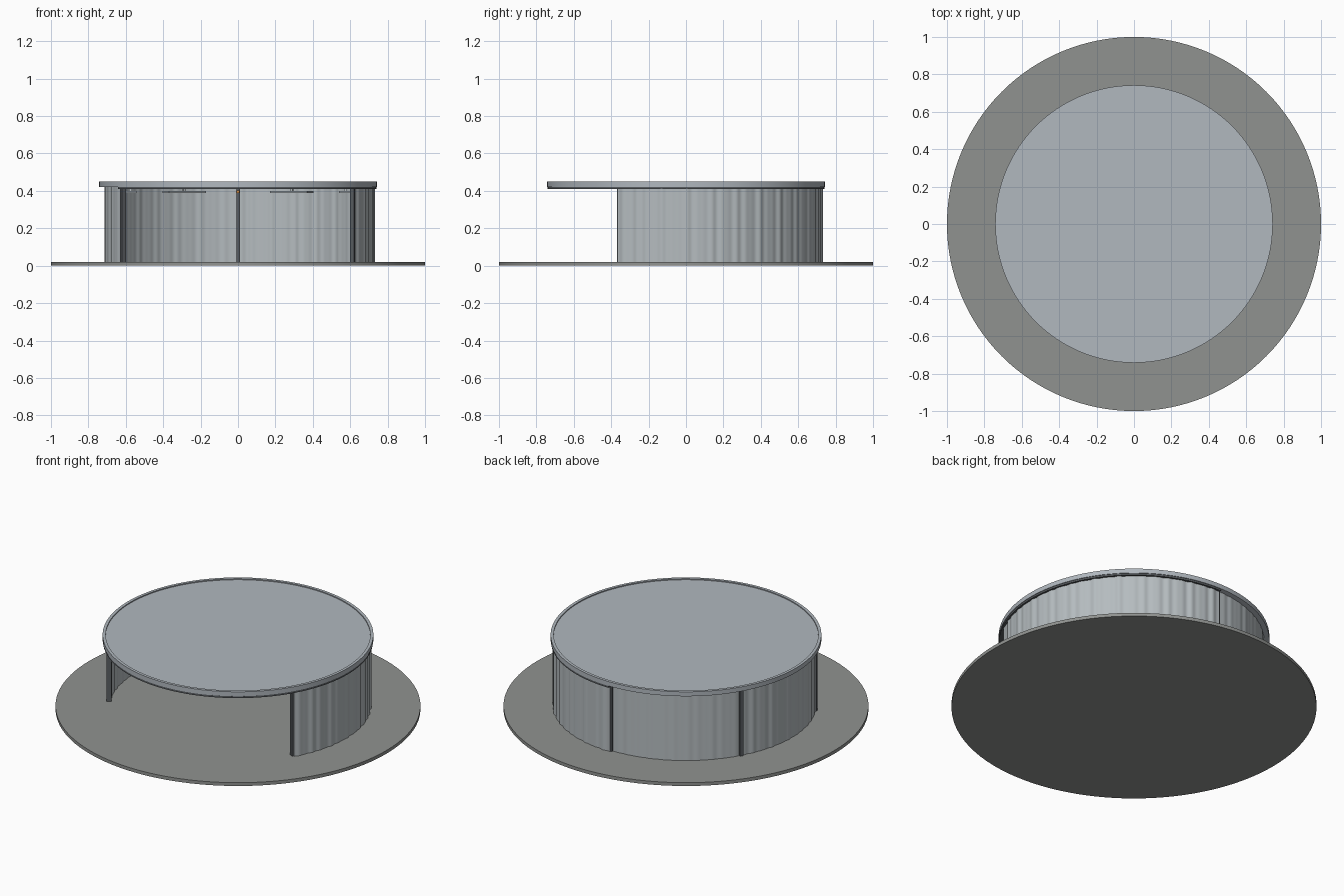
import bpy, bmesh, math, random

if "Cube" in bpy.data.objects:
    bpy.data.objects.remove(bpy.data.objects["Cube"])

random.seed(4)


def material(name, r, g, b):
    m = bpy.data.materials.new(name)
    m.diffuse_color = (r, g, b, 1)
    m.use_nodes = True
    m.node_tree.nodes["Principled BSDF"].inputs["Base Color"].default_value = m.diffuse_color
    return m


STONE = material("stone", 0.28, 0.29, 0.28)
ROOF = material("roof_grey", 0.44, 0.48, 0.52)
WALL = material("wall_grey", 0.46, 0.50, 0.52)
DARK = material("dark_metal", 0.10, 0.11, 0.12)
ORANGE = material("orange", 0.8, 0.3, 0.05)


def finish(bm, name, mat):
    bmesh.ops.recalc_face_normals(bm, faces=bm.faces)
    me = bpy.data.meshes.new(name)
    bm.to_mesh(me)
    bm.free()
    ob = bpy.data.objects.new(name, me)
    bpy.context.collection.objects.link(ob)
    me.materials.append(mat)
    bpy.ops.object.select_all(action='DESELECT')
    ob.select_set(True)
    bpy.context.view_layer.objects.active = ob
    bpy.ops.object.shade_smooth_by_angle(angle=math.radians(30))
    return ob


def lathe(name, profile, mat, n=128):
    """Turn an (r, z) profile around z; both ends are capped."""
    bm = bmesh.new()
    rings = [[bm.verts.new((r * math.cos(2 * math.pi * i / n),
                            r * math.sin(2 * math.pi * i / n), z))
              for i in range(n)] for r, z in profile]
    for a, b in zip(rings, rings[1:]):
        for i in range(n):
            j = (i + 1) % n
            bm.faces.new((a[i], a[j], b[j], b[i]))
    bm.faces.new(rings[0])
    bm.faces.new(rings[-1])
    return finish(bm, name, mat)


def arc_wall(name, start, end, radius, thick, z0, z1, steps, mat):
    """Solid curved strip; radius is a function of the angle in degrees."""
    bm = bmesh.new()
    sections = []
    for i in range(steps + 1):
        d = start + (end - start) * i / steps
        a, r = math.radians(d), radius(d)
        corners = ((r, z0), (r, z1), (r - thick, z1), (r - thick, z0))
        sections.append([bm.verts.new((q * math.cos(a), q * math.sin(a), z))
                         for q, z in corners])
    for s, t in zip(sections, sections[1:]):
        for k in range(4):
            m = (k + 1) % 4
            bm.faces.new((s[k], s[m], t[m], t[k]))
    bm.faces.new(sections[0])
    bm.faces.new(sections[-1])
    return finish(bm, name, mat)


def block(name, angle, radius, z, size, mat):
    """Box with size (radial, tangential, height) facing the centre."""
    a = math.radians(angle)
    bpy.ops.mesh.primitive_cube_add(
        size=1, location=(radius * math.cos(a), radius * math.sin(a), z),
        rotation=(0, 0, a))
    ob = bpy.context.object
    ob.name = name
    ob.scale = size
    ob.data.materials.append(mat)
    return ob


def folds(base, amp):
    """Irregular curtain-like ripple around a base radius."""
    p = [random.uniform(0, 6.28) for _ in range(3)]

    def radius(d):
        a = math.radians(d)
        return base + amp * (0.5 * math.sin(67 * a + p[0])
                             + 0.3 * math.sin(101 * a + p[1])
                             + 0.2 * math.sin(41 * a + p[2]))
    return radius


# Base disc and rimmed roof disc
lathe("base_disc", [(1.0, 0.0), (1.0, 0.02)], STONE)
lathe("roof_disc", [(0.735, 0.42), (0.742, 0.422), (0.742, 0.449),
                    (0.725, 0.449), (0.725, 0.443)], ROOF)

# Track below the roof rim, missing over the left rear third
arc_wall("roof_track", -150, 90, lambda d: 0.74, 0.03, 0.41, 0.421, 96, DARK)

# Four rippled wall panels, leaving the front 120 degrees open
for k, (start, base, amp, top) in enumerate([
        (-30, 0.729, 0.004, 0.412), (30, 0.729, 0.004, 0.412),
        (90, 0.713, 0.002, 0.421), (150, 0.713, 0.003, 0.421)]):
    arc_wall(f"wall_panel_{k + 1}", start, start + 60, folds(base, amp),
             0.012, 0.019, top, 120, WALL)

# Upright posts at the panel joints
for k, ang in enumerate((-30, 30, 90, 150, 210)):
    block(f"post_{k + 1}", ang, 0.709, 0.217, (0.026, 0.02, 0.396), DARK)

# Thin ceiling lamps in front of the panels, each on a small stem
for k, ang in enumerate((0, 60, 120, 180)):
    block(f"lamp_{k + 1}", ang, 0.575, 0.395, (0.07, 0.23, 0.01), WALL)
    block(f"lamp_stem_{k + 1}", ang, 0.575, 0.409, (0.015, 0.015, 0.024), WALL)

# Small orange marker on the rear post
block("rear_marker", 90, 0.692, 0.395, (0.012, 0.016, 0.012), ORANGE)
